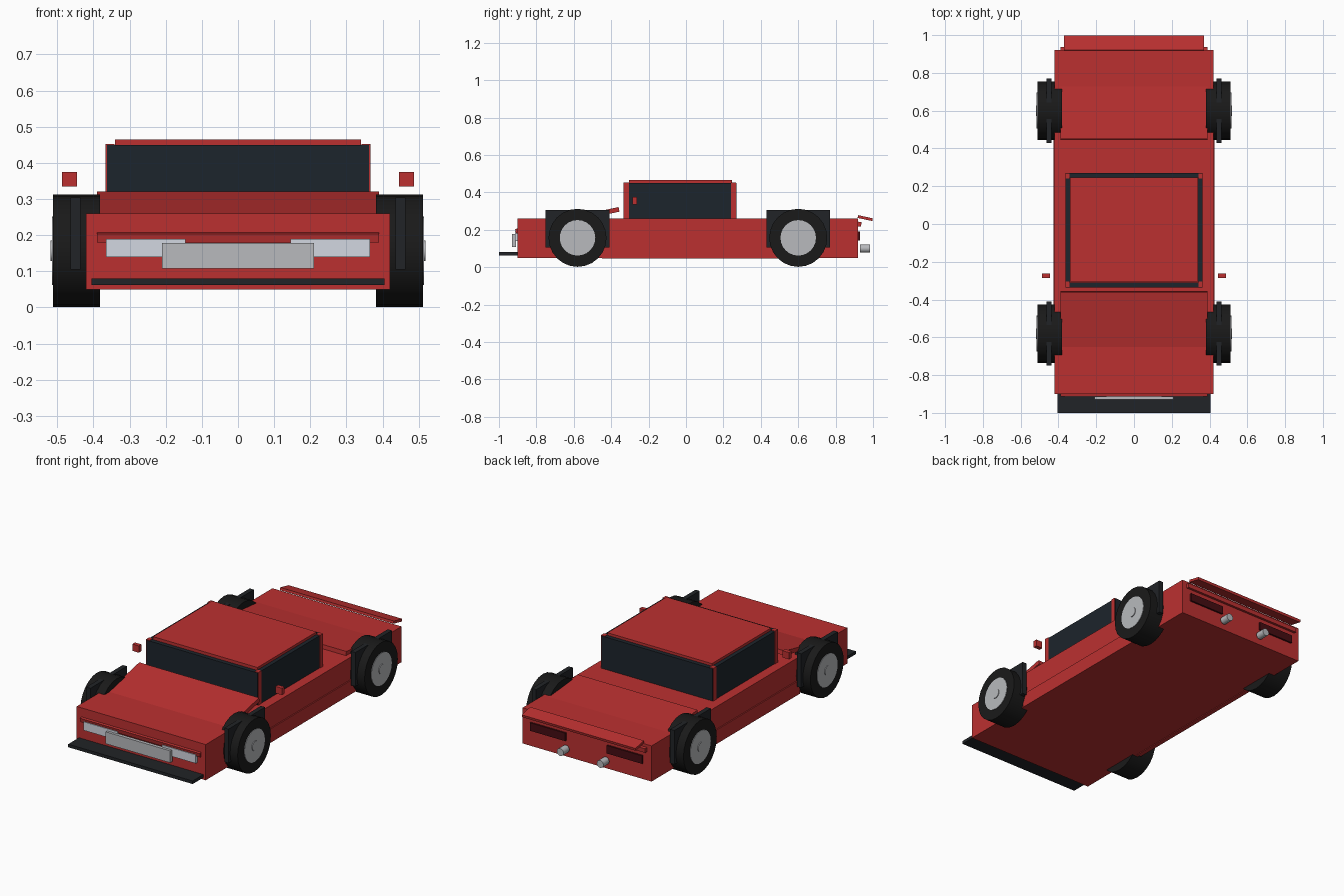
import bpy, math

if "Cube" in bpy.data.objects:
    bpy.data.objects.remove(bpy.data.objects["Cube"])


def mat(name, rgb):
    m = bpy.data.materials.new(name)
    m.diffuse_color = (*rgb, 1)
    m.use_nodes = True
    m.node_tree.nodes["Principled BSDF"].inputs["Base Color"].default_value = m.diffuse_color
    return m


RED = mat("red_paint", (0.50, 0.03, 0.03))
GLASS = mat("dark_glass", (0.012, 0.018, 0.025))
BLACK = mat("black_trim", (0.015, 0.017, 0.02))
RUBBER = mat("rubber", (0.01, 0.01, 0.01))
SILVER = mat("silver", (0.48, 0.49, 0.51))
LAMP = mat("headlamp", (0.65, 0.68, 0.75))
TAIL = mat("tail_lamp", (0.06, 0.004, 0.006))


def box(name, x, y, z, m, tilt=0):
    """Box from (min, max) ranges, optionally tilted about x."""
    bpy.ops.mesh.primitive_cube_add(
        size=1, location=[(r[0] + r[1]) / 2 for r in (x, y, z)],
        rotation=(math.radians(tilt), 0, 0))
    o = bpy.context.object
    o.name = name
    o.scale = [r[1] - r[0] for r in (x, y, z)]
    o.data.materials.append(m)
    return o


def cyl(name, r, depth, loc, rot, m, n=24):
    bpy.ops.mesh.primitive_cylinder_add(vertices=n, radius=r, depth=depth,
                                        location=loc, rotation=rot)
    o = bpy.context.object
    o.name = name
    o.data.materials.append(m)
    bpy.ops.object.shade_smooth_by_angle(angle=math.radians(30))
    return o


def side_box(name, s, x, y, z, m):
    return box(name, sorted((s * x[0], s * x[1])), y, z, m)


# Body, tilted hood and trunk lids
box("body", (-0.42, 0.42), (-0.90, 0.92), (0.05, 0.26), RED)
box("hood", (-0.39, 0.39), (-0.917, -0.352), (0.238, 0.263), RED, 12)
box("trunk_lid", (-0.39, 0.39), (0.448, 0.938), (0.238, 0.263), RED, -5)
box("spoiler", (-0.37, 0.37), (0.918, 0.998), (0.255, 0.27), RED, -12)

# Cabin roof and end windows
box("roof", (-0.34, 0.34), (-0.305, 0.245), (0.445, 0.465), RED)
box("windshield", (-0.362, 0.362), (-0.335, -0.31), (0.255, 0.45), GLASS)
box("rear_window", (-0.362, 0.362), (0.245, 0.27), (0.255, 0.45), GLASS)

# Front trim
box("splitter", (-0.405, 0.405), (-1.0, -0.89), (0.062, 0.08), BLACK)
box("grille", (-0.21, 0.21), (-0.93, -0.91), (0.108, 0.178), SILVER)

for s, side in ((-1, "left"), (1, "right")):
    # Sides of the cabin
    side_box(f"{side}_window", s, (0.34, 0.363), (-0.305, 0.24), (0.255, 0.45), GLASS)
    side_box(f"{side}_front_pillar", s, (0.342, 0.366), (-0.333, -0.305), (0.255, 0.453), RED)
    side_box(f"{side}_rear_pillar", s, (0.342, 0.366), (0.24, 0.268), (0.255, 0.453), RED)
    # Sill, mirror and lamps
    side_box(f"{side}_sill", s, (0.40, 0.427), (-0.45, 0.49), (0.046, 0.128), RED)
    side_box(f"{side}_mirror", s, (0.445, 0.487), (-0.287, -0.263), (0.335, 0.375), RED)
    side_box(f"{side}_headlight", s, (0.145, 0.365), (-0.915, -0.895), (0.14, 0.19), LAMP)
    side_box(f"{side}_tail_light", s, (0.135, 0.365), (0.91, 0.93), (0.143, 0.19), TAIL)
    cyl(f"{side}_exhaust", 0.022, 0.055, (s * 0.13, 0.957, 0.10),
        (math.pi / 2, 0, 0), SILVER, 16)
    # Wheels with square arch plates
    for y, end in ((-0.58, "front"), (0.60, "rear")):
        rot = (0, math.pi / 2, 0)
        cyl(f"{side}_{end}_tyre", 0.155, 0.13, (s * 0.447, y, 0.157), rot, RUBBER)
        cyl(f"{side}_{end}_rim", 0.095, 0.03, (s * 0.50, y, 0.157), rot, SILVER)
        cyl(f"{side}_{end}_hub", 0.028, 0.03, (s * 0.504, y, 0.157), rot, SILVER, 16)
        side_box(f"{side}_{end}_arch", s, (0.436, 0.463), (y - 0.17, y + 0.17),
                 (0.105, 0.305), BLACK)
